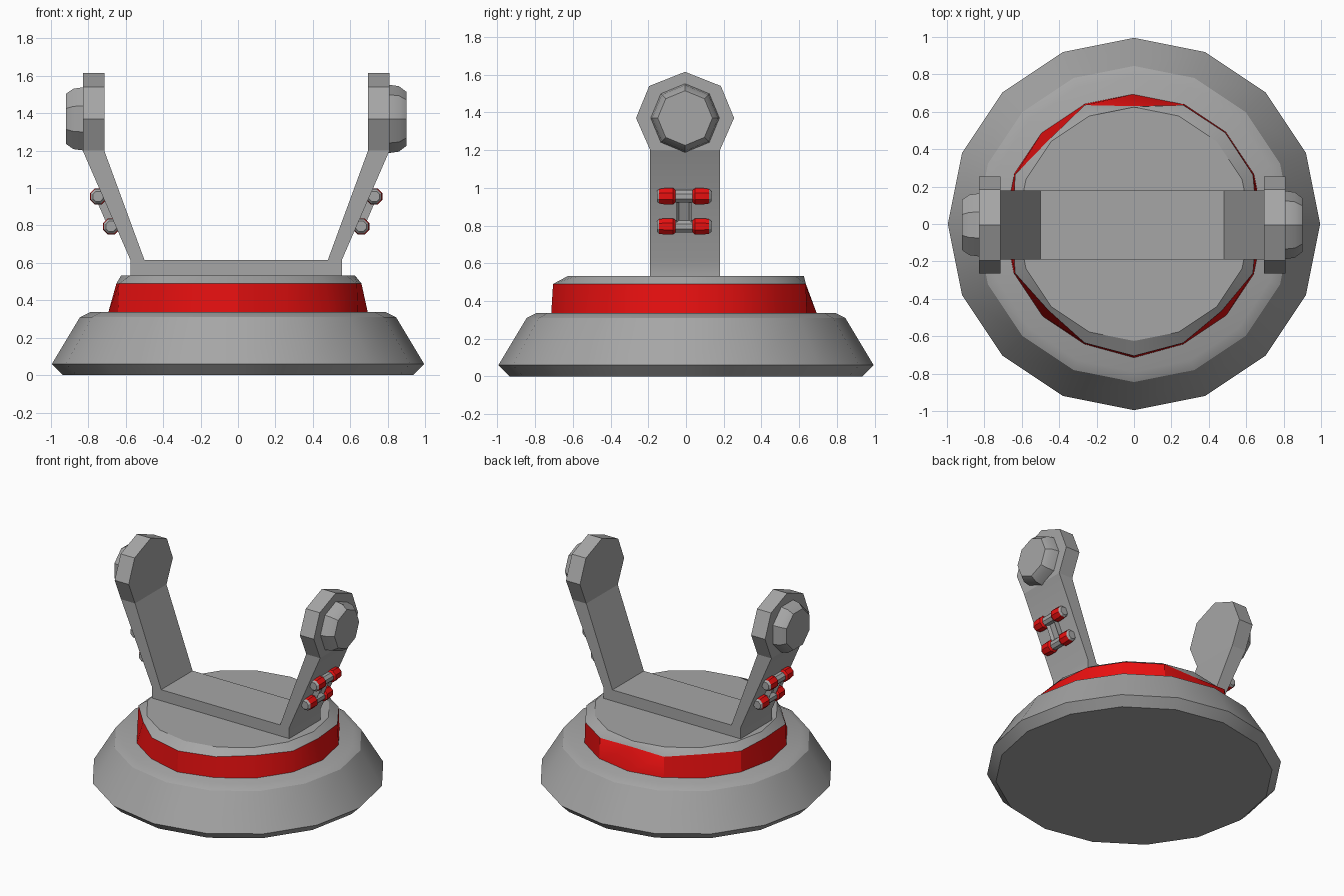
import bpy, bmesh
from math import pi, cos, sin, atan2
from mathutils import Matrix, Vector

cube = bpy.data.objects.get("Cube")
if cube:
    bpy.data.objects.remove(cube, do_unlink=True)


def material(name, color):
    m = bpy.data.materials.new(name)
    m.use_nodes = True
    m.diffuse_color = color
    m.node_tree.nodes["Principled BSDF"].inputs["Base Color"].default_value = color
    return m


GREY = material("mid grey", (0.38, 0.38, 0.38, 1))
RED = material("bright red", (0.8, 0.005, 0.005, 1))
CX, CY = -0.01, -0.005          # bracket centre


def finish(name, bm, matrix=Matrix()):
    """Turn a bmesh into a smooth-by-angle object."""
    bm.transform(matrix)
    bmesh.ops.recalc_face_normals(bm, faces=bm.faces)
    mesh = bpy.data.meshes.new(name)
    bm.to_mesh(mesh)
    bm.free()
    mesh.materials.append(GREY)
    mesh.materials.append(RED)
    ob = bpy.data.objects.new(name, mesh)
    bpy.context.collection.objects.link(ob)
    bpy.ops.object.select_all(action='DESELECT')
    bpy.context.view_layer.objects.active = ob
    ob.select_set(True)
    bpy.ops.object.shade_smooth_by_angle(angle=pi / 6)
    return ob


def lathe(name, rings, sides, matrix=Matrix(), red_bands=(), turn=0.0):
    """Stack rings of (height, radius or list of radii) along local z."""
    bm = bmesh.new()
    loops = []
    for z, r in rings:
        radii = r if isinstance(r, list) else [r] * sides
        angles = [2 * pi * i / sides + turn for i in range(sides)]
        loops.append([bm.verts.new((q * cos(a), q * sin(a), z))
                      for q, a in zip(radii, angles)])
    for band, (lo, hi) in enumerate(zip(loops, loops[1:])):
        for i in range(sides):
            j = (i + 1) % sides
            f = bm.faces.new((lo[i], lo[j], hi[j], hi[i]))
            f.material_index = int(band in red_bands)
    bm.faces.new(loops[0][::-1])
    bm.faces.new(loops[-1])
    return finish(name, bm, matrix)


def prism(name, points, direction):
    """Extrude a planar outline along a direction."""
    bm = bmesh.new()
    face = bm.faces.new([bm.verts.new(p) for p in points])
    out = bmesh.ops.extrude_face_region(bm, geom=[face], use_keep_orig=True)
    moved = [g for g in out["geom"] if isinstance(g, bmesh.types.BMVert)]
    bmesh.ops.translate(bm, verts=moved, vec=Vector(direction))
    return finish(name, bm)


# Wide tapered foot
lathe("base", [(0, 0.935), (0.06, 0.995), (0.31, 0.845), (0.337, 0.79)], 16)

# Turntable with an uneven red band
even = [0.66, 0.69, 0.63, 0.64, 0.65, 0.65, 0.705, 0.66]
upper = [even[i // 2] if i % 2 == 0 else 0.688 for i in range(16)]
lower = [0.715 if i == 12 else 0.695 for i in range(16)]
lathe("turntable", [(0.33, lower), (0.49, upper), (0.533, 0.625)], 16, red_bands=(0,))

# U-shaped bracket
half = [(0.565, 0.53), (0.565, 0.615), (0.82, 1.2), (0.705, 1.2), (0.49, 0.615)]
outline = half + [(-x, z) for x, z in reversed(half)]
prism("bracket", [(CX + x, CY - 0.185, z) for x, z in outline], (0, 0.37, 0))

# Rounded arm heads, knobs and clamps on both sides
side_pts = [(0.185, 1.2), (0.26, 1.37), (0.19, 1.54)]
head = side_pts + [(0, 1.615)] + [(-y, z) for y, z in reversed(side_pts)]
slope = atan2(0.255, 0.585)
for side, label in ((1, "left"), (-1, "right")):
    prism(label + "_arm_head", [(CX + side * 0.705, CY + y, z) for y, z in head],
          (side * 0.115, 0, 0))

    to_x = Matrix.Translation((CX, CY, 1.37)) @ Matrix.Rotation(side * pi / 2, 4, 'Y')
    lathe(label + "_knob", [(0.8, 0.185), (0.87, 0.175), (0.91, 0.145)], 8, to_x,
          turn=0 if side > 0 else pi / 8)

    # Clamp rods with red sleeves
    sleeve = [(0.045, 0.035), (0.058, 0.047), (0.1, 0.047), (0.132, 0.042), (0.145, 0.03)]
    rod = [(-t, r) for t, r in reversed(sleeve)] + sleeve
    for level, z in (("upper", 0.955), ("lower", 0.795)):
        x = 0.59 + (z - 0.615) * 0.255 / 0.585
        to_y = Matrix.Translation((CX + side * x, -0.01, z)) @ Matrix.Rotation(pi / 2, 4, 'X')
        lathe(f"{label}_{level}_clamp_rod", rod, 8, to_y,
              red_bands=(1, 2, 3, 5, 6, 7), turn=pi / 8)

    # Link plate with a pocket between the rods
    bm = bmesh.new()
    bmesh.ops.create_cube(bm, size=1, matrix=Matrix.Diagonal((0.05, 0.08, 0.17, 1)))
    outer = max(bm.faces, key=lambda f: side * f.calc_center_median().x)
    bmesh.ops.inset_individual(bm, faces=[outer], thickness=0.02, depth=-0.02)
    x = 0.58 + (0.875 - 0.615) * 0.255 / 0.585
    finish(label + "_clamp_link", bm, Matrix.Translation((CX + side * x, -0.01, 0.875))
           @ Matrix.Rotation(side * slope, 4, 'Y'))
